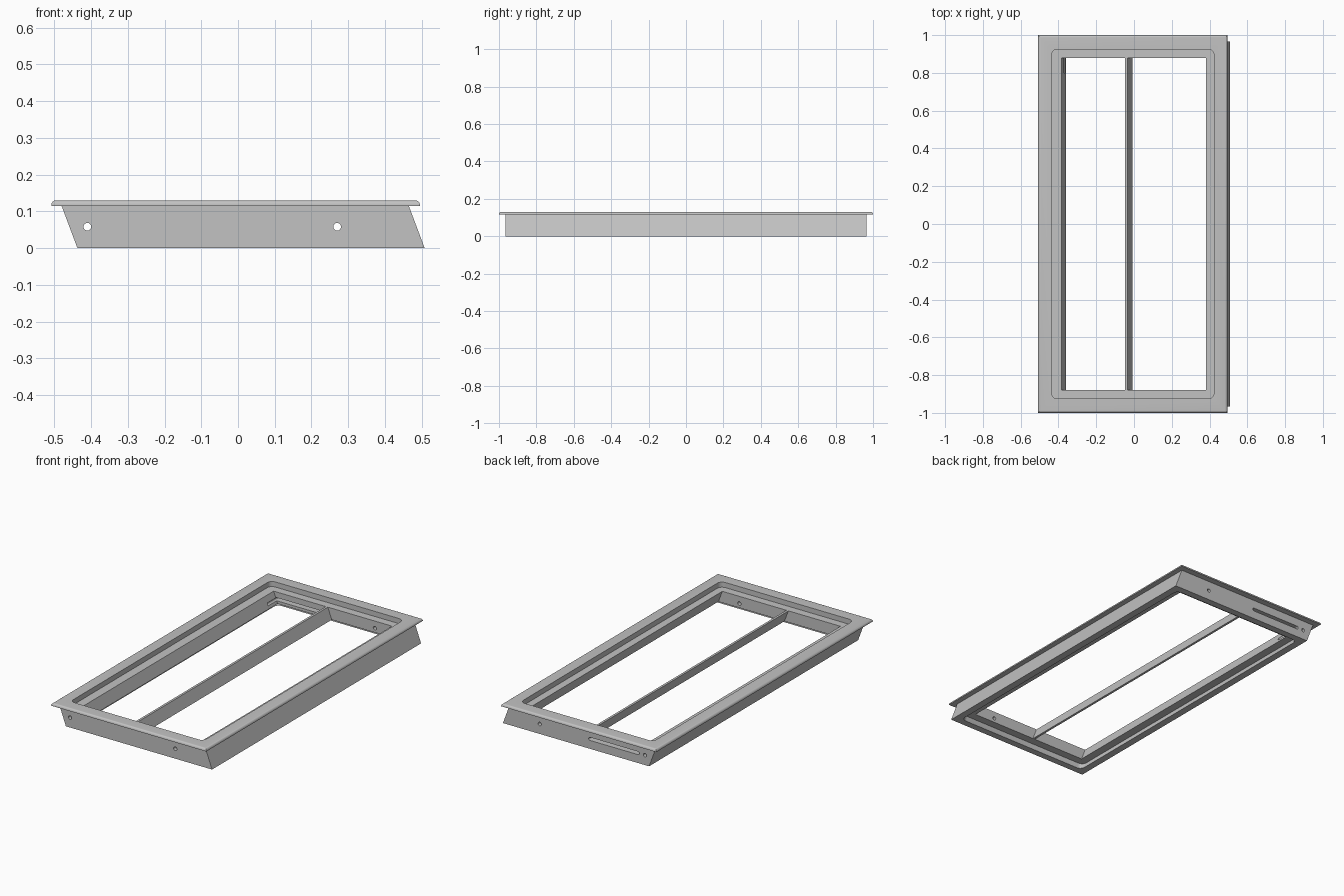
import bpy, bmesh, math
from mathutils import Matrix, Vector

if "Cube" in bpy.data.objects:
    bpy.data.objects.remove(bpy.data.objects["Cube"])

grey = bpy.data.materials.new("satin_grey")
grey.use_nodes = True
COLOR = (0.54, 0.54, 0.54, 1)
grey.diffuse_color = COLOR
grey.node_tree.nodes["Principled BSDF"].inputs["Base Color"].default_value = COLOR

TOP, RIM, SHELF, UNDER = 0.13, 0.115, 0.10, 0.033
RIM_X = -0.0065  # centre of the flat flange
HOLE_Z = 0.058


def lean(z):
    """Sideways centre of the slanted casing at height z."""
    return 0.0355 - 0.375 * z


def finish(bm, name):
    bmesh.ops.remove_doubles(bm, verts=bm.verts[:], dist=1e-5)
    bmesh.ops.recalc_face_normals(bm, faces=bm.faces[:])
    mesh = bpy.data.meshes.new(name)
    bm.to_mesh(mesh)
    bm.free()
    mesh.materials.append(grey)
    obj = bpy.data.objects.new(name, mesh)
    bpy.context.collection.objects.link(obj)
    return obj


def rectangle(bm, hx, hy, z, cx, r=0.0, steps=5):
    """Rectangle of vertices with optional rounded corners."""
    loop = []
    for q, (sx, sy) in enumerate([(1, 1), (-1, 1), (-1, -1), (1, -1)]):
        for i in range(steps + 1):
            a = math.pi / 2 * (q + i / steps)
            loop.append(bm.verts.new((cx + sx * (hx - r) + r * math.cos(a),
                                      sy * (hy - r) + r * math.sin(a), z)))
    return loop


def ring_frame(name, sections):
    """Closed frame skinned through a cycle of rectangles."""
    bm = bmesh.new()
    loops = [rectangle(bm, *s) for s in sections]
    for a, b in zip(loops, loops[1:] + loops[:1]):
        for i in range(len(a)):
            j = (i + 1) % len(a)
            bm.faces.new((a[i], a[j], b[j], b[i]))
    return finish(bm, name)


def bore(bm, x, y0, y1, r):
    """Cylinder along y."""
    place = Matrix.Translation((x, (y0 + y1) / 2, HOLE_Z)) @ Matrix.Rotation(math.pi / 2, 4, 'X')
    bmesh.ops.create_cone(bm, cap_ends=True, segments=24, radius1=r, radius2=r,
                          depth=y1 - y0, matrix=place)


def cut(obj, cutter):
    mod = obj.modifiers.new("cut", 'BOOLEAN')
    mod.operation, mod.solver, mod.object = 'DIFFERENCE', 'EXACT', cutter
    activate(obj)
    bpy.ops.object.modifier_apply(modifier=mod.name)
    bpy.data.objects.remove(cutter)


def activate(obj):
    bpy.ops.object.select_all(action='DESELECT')
    obj.select_set(True)
    bpy.context.view_layer.objects.active = obj


# Flat flange with a rounded outer top edge
R = 0.013
recess = (0.43, 0.925)
outer = [(0.5015, 1.0, RIM, RIM_X)]
for i in range(7):
    t = math.pi / 2 * i / 6
    inset = R * (1 - math.cos(t))
    outer.append((0.5015 - inset, 1.0 - inset, TOP - R + R * math.sin(t), RIM_X))
flange = ring_frame("top_flange", outer + [
    (*recess, TOP, RIM_X, 0.03), (*recess, RIM, RIM_X, 0.03)])

# Slanted casing with a rebate above and below the inner shelf
casing = ring_frame("slanted_casing", [
    (0.4725, 0.965, 0, lean(0)),
    (0.4725, 0.965, RIM, lean(RIM)),
    (*recess, RIM, RIM_X, 0.03),
    (*recess, SHELF, RIM_X, 0.03),
    (0.382, 0.878, SHELF, lean(SHELF)),
    (0.382, 0.878, UNDER, lean(UNDER)),
    (*recess, UNDER, lean(UNDER), 0.03),
    (*recess, 0, lean(0), 0.03)])

# Rod bores running the whole length
for x in (-0.41, 0.27):
    bm = bmesh.new()
    bore(bm, x, -1.1, 1.1, 0.0105)
    cut(casing, finish(bm, "bore_cutter"))

# Rounded slot through the back rail only
bm = bmesh.new()
slot_r, x0, x1 = 0.009, -0.365, -0.055
ends = []
for y in (0.8, 1.1):
    ends.append([bm.verts.new((cx + slot_r * math.cos(a), y, HOLE_Z + slot_r * math.sin(a)))
                 for cx, start in ((x1, -math.pi / 2), (x0, math.pi / 2))
                 for a in (start + math.pi * k / 8 for k in range(9))])
for loop in ends:
    bm.faces.new(loop)
for i in range(len(ends[0])):
    j = (i + 1) % len(ends[0])
    bm.faces.new((ends[0][i], ends[0][j], ends[1][j], ends[1][i]))
cut(casing, finish(bm, "slot_cutter"))

# Slanted blade down the middle
bm = bmesh.new()
bmesh.ops.create_cube(bm, size=1)
for v in bm.verts:
    z = SHELF if v.co.z > 0 else UNDER
    v.co = Vector((lean(z) - 0.0385 + v.co.x * 0.0135, v.co.y * 1.758, z))
blade = finish(bm, "middle_blade")

for obj in (flange, casing):
    activate(obj)
    bpy.ops.object.shade_smooth_by_angle(angle=math.radians(30))
